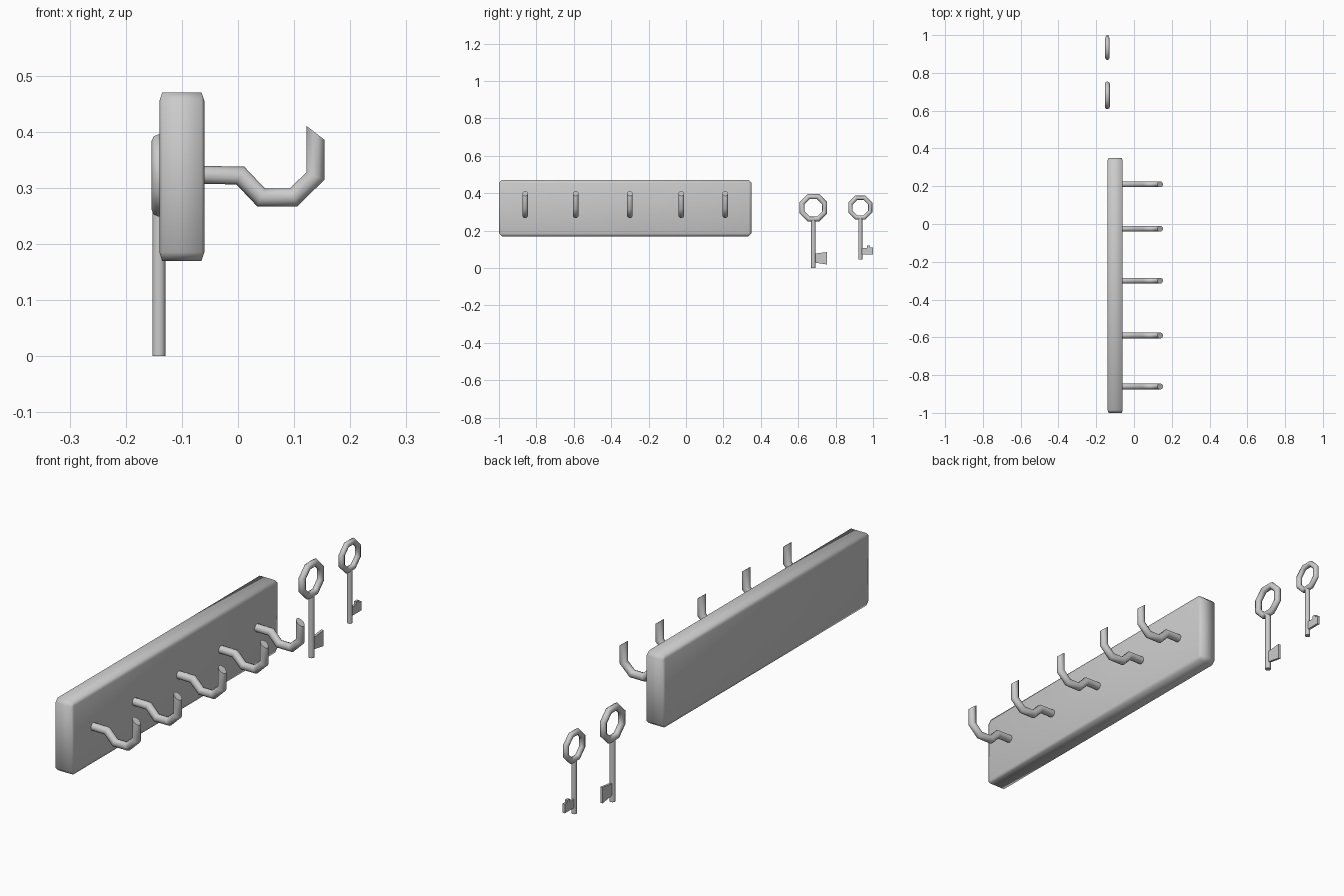
import bpy, bmesh, math
from mathutils import Vector, Matrix

if "Cube" in bpy.data.objects:
    bpy.data.objects.remove(bpy.data.objects["Cube"])


def finish(bm, name, smooth=True, angle=None):
    bmesh.ops.recalc_face_normals(bm, faces=bm.faces[:])
    me = bpy.data.meshes.new(name)
    bm.to_mesh(me)
    bm.free()
    ob = bpy.data.objects.new(name, me)
    bpy.context.collection.objects.link(ob)
    for p in me.polygons:
        p.use_smooth = smooth
    if angle:
        bpy.ops.object.select_all(action='DESELECT')
        ob.select_set(True)
        bpy.context.view_layer.objects.active = ob
        bpy.ops.object.shade_smooth_by_angle(angle=math.radians(angle))
    return ob


def sweep(bm, path, r, sides=8, closed=False, end_cut=None):
    """Mitred round tube along a planar path; end_cut is the normal of a slanted last end."""
    pts = [Vector(p) for p in path]
    n = len(pts)
    plane_n = Vector((0, 1, 0)) if not closed else Vector((1, 0, 0))
    rings = []
    for i, p in enumerate(pts):
        d_in = (p - pts[i - 1]).normalized() if closed or i else None
        d_out = (pts[(i + 1) % n] - p).normalized() if closed or i < n - 1 else None
        d_in, d_out = d_in or d_out, d_out or d_in
        cut = (d_in + d_out).normalized()
        if end_cut and i == n - 1:
            cut = Vector(end_cut).normalized()
        side = d_in.cross(plane_n)
        ring = []
        for k in range(sides):
            a = 2 * math.pi * k / sides
            off = side * (r * math.cos(a)) + plane_n * (r * math.sin(a))
            off -= d_in * (off.dot(cut) / d_in.dot(cut))
            ring.append(bm.verts.new(p + off))
        rings.append(ring)
    for i in range(n if closed else n - 1):
        a, b = rings[i], rings[(i + 1) % n]
        for k in range(sides):
            j = (k + 1) % sides
            bm.faces.new((a[k], a[j], b[j], b[k]))
    if not closed:
        bm.faces.new(rings[0])
        bm.faces.new(rings[-1])


# Board: bevelled box, shallower bevel across its thickness
bm = bmesh.new()
bmesh.ops.create_cube(bm, size=1)
bmesh.ops.scale(bm, vec=(0.24, 1.35, 0.30), verts=bm.verts)
bmesh.ops.bevel(bm, geom=bm.edges[:], offset=0.015, segments=1, affect='EDGES')
bmesh.ops.scale(bm, vec=(1 / 3, 1, 1), verts=bm.verts)
bmesh.ops.translate(bm, vec=(-0.10, -0.325, 0.32), verts=bm.verts)
finish(bm, "board")

# Hooks: bent rods with a slanted tip
PROFILE = [(-0.075, 0.323), (0.004, 0.322), (0.041, 0.283), (0.099, 0.283),
           (0.138, 0.321), (0.138, 0.398)]
for i, y in enumerate((-0.86, -0.59, -0.30, -0.025, 0.21)):
    bm = bmesh.new()
    sweep(bm, [(x, y, z) for x, z in PROFILE], 0.016, 10, end_cut=(0.62, 0, 0.8))
    finish(bm, f"hook_{i + 1}", angle=50)


# Keys: octagonal ring, round shaft and flat bit
def key(name, y, z, ring_r, tube, shaft_r, z0, bit):
    x = -0.141
    bm = bmesh.new()
    ang = [math.pi / 8 + i * math.pi / 4 for i in range(8)]
    sweep(bm, [(x, y + ring_r * math.cos(a), z + ring_r * math.sin(a)) for a in ang],
          tube, 8, closed=True)
    finish(bm, name + "_ring")

    top = z - ring_r * math.cos(math.pi / 8)
    bm = bmesh.new()
    bmesh.ops.create_cone(bm, cap_ends=True, segments=10, radius1=shaft_r,
                          radius2=shaft_r, depth=top - z0,
                          matrix=Matrix.Translation((x, y, (top + z0) / 2)))
    finish(bm, name + "_shaft", angle=40)

    bm = bmesh.new()
    t = 0.005
    face = bm.faces.new([bm.verts.new((x - t, py, pz)) for py, pz in bit])
    ext = bmesh.ops.extrude_face_region(bm, geom=[face])
    bmesh.ops.translate(bm, vec=(2 * t, 0, 0),
                        verts=[v for v in ext["geom"] if isinstance(v, bmesh.types.BMVert)])
    finish(bm, name + "_bit", smooth=False)


key("large_key", 0.681, 0.322, 0.065, 0.0135, 0.012, 0.0,
    [(0.685, 0.03), (0.753, 0.019), (0.753, 0.085), (0.685, 0.077)])
key("small_key", 0.932, 0.323, 0.057, 0.0115, 0.011, 0.046,
    [(0.935, 0.072), (1.0, 0.072), (1.0, 0.11), (0.985, 0.11), (0.985, 0.12),
     (0.968, 0.12), (0.968, 0.108), (0.935, 0.108)])
